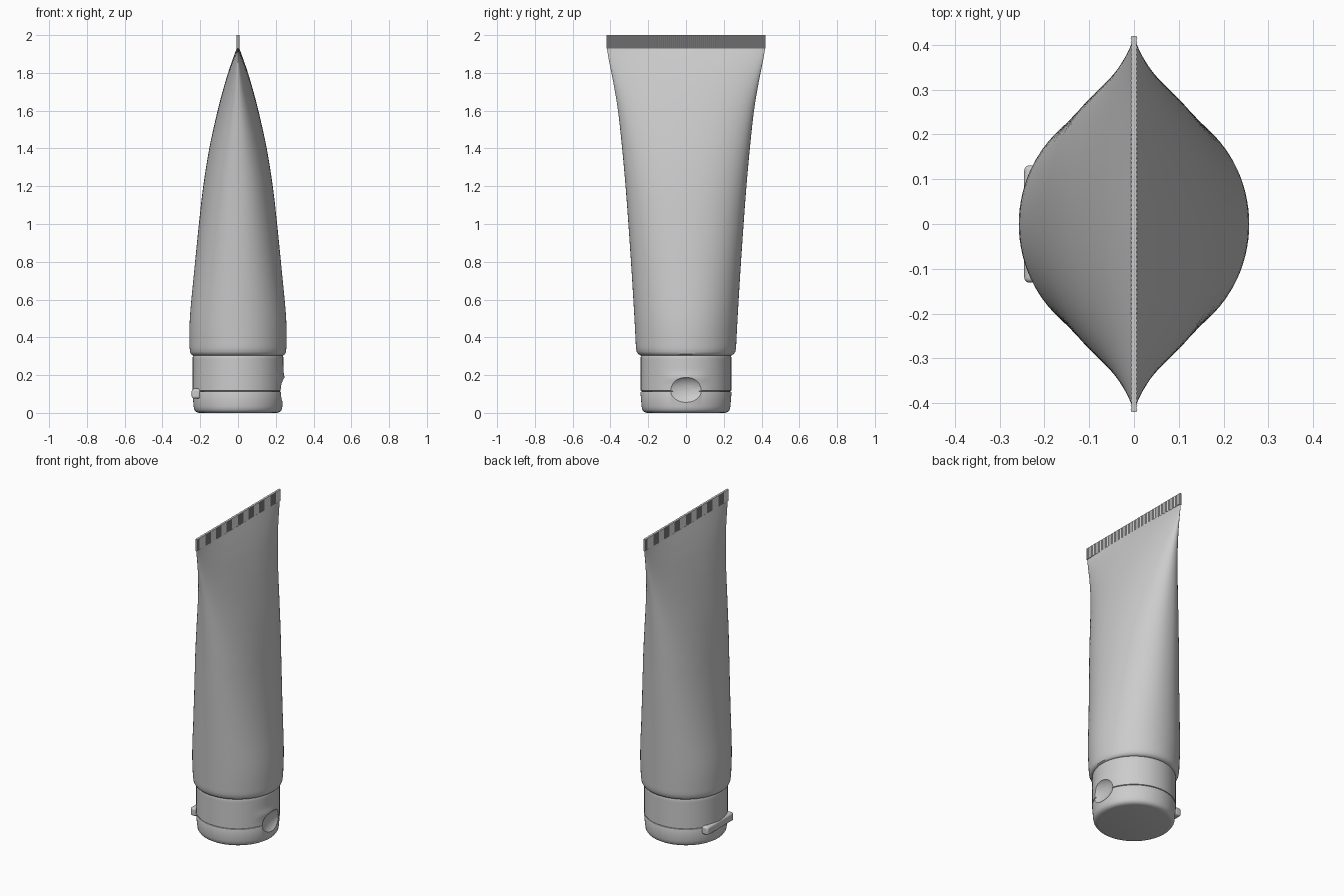
import bpy, bmesh, math

if "Cube" in bpy.data.objects:
    bpy.data.objects.remove(bpy.data.objects["Cube"])

SEG = 96


def make(name, verts, faces, angle=35):
    mesh = bpy.data.meshes.new(name)
    mesh.from_pydata(verts, [], faces)
    bm = bmesh.new()
    bm.from_mesh(mesh)
    bmesh.ops.recalc_face_normals(bm, faces=bm.faces)
    bm.to_mesh(mesh)
    bm.free()
    ob = bpy.data.objects.new(name, mesh)
    bpy.context.collection.objects.link(ob)
    smooth(ob, angle)
    return ob


def smooth(ob, angle=35):
    bpy.ops.object.select_all(action='DESELECT')
    ob.select_set(True)
    bpy.context.view_layer.objects.active = ob
    bpy.ops.object.shade_smooth_by_angle(angle=math.radians(angle))


def loft(name, rings):
    """Skin a stack of closed rings and cap both ends."""
    n = len(rings[0])
    verts = [p for r in rings for p in r]
    faces = [(k*n+i, k*n+(i+1) % n, (k+1)*n+(i+1) % n, (k+1)*n+i)
             for k in range(len(rings)-1) for i in range(n)]
    faces += [tuple(range(n)), tuple(range(len(verts)-n, len(verts)))]
    return make(name, verts, faces)


def oval(z, a, b, e=2.0):
    pts = []
    for i in range(SEG):
        t = 2*math.pi*i/SEG
        c, s = math.cos(t), math.sin(t)
        pts.append((a*math.copysign(abs(c)**(2/e), c),
                    b*math.copysign(abs(s)**(2/e), s), z))
    return pts


def spline(rows, steps):
    """Catmull-Rom through rows of numbers."""
    out = []
    for k in range(len(rows)-1):
        p = [rows[max(0, min(len(rows)-1, k+j))] for j in (-1, 0, 1, 2)]
        for s in range(steps):
            t = s/steps
            out.append([0.5*(2*b+(c-a)*t+(2*a-5*b+4*c-d)*t*t+(3*b-a-3*c+d)*t**3)
                        for a, b, c, d in zip(*p)])
    return out + [list(rows[-1])]


# Squeezable body: round base flattening to a wide seam (z, half x, half y, exponent)
base = [(0.305, 0.225, 0.225, 2), (0.305, 0.240, 0.242, 2), (0.311, 0.249, 0.253, 2),
        (0.324, 0.254, 0.261, 2)]
sections = [(0.345, 0.256, 0.265, 2), (0.50, 0.255, 0.273, 2.05), (0.75, 0.232, 0.288, 2.1),
            (1.0, 0.207, 0.305, 2.15), (1.2, 0.184, 0.320, 2.2), (1.4, 0.152, 0.338, 2.2),
            (1.6, 0.108, 0.360, 2.2), (1.75, 0.068, 0.385, 2.15), (1.85, 0.036, 0.405, 2.1),
            (1.93, 0.007, 0.419, 2.0)]
loft("tube_body", [oval(*r) for r in base + spline(sections, 5)])

# Crimped end seal with fine vertical ridges
N = 160
side = [(0.0075 if i % 2 else 0.0055, -0.42 + 0.84*i/N) for i in range(N+1)]
outline = side + [(-x, y) for x, y in reversed(side)]
loft("crimped_seal", [[(x, y, z) for x, y in outline] for z in (1.928, 2.0)])


def turned(name, profile, lip=0.0):
    """Lathe with an optional thumb lip swelling on the +x side."""
    rings = []
    for z, r in profile:
        ring = []
        for i in range(SEG):
            t = 2*math.pi*i/SEG
            y = r*math.sin(t)
            w = max(0.0, 1-(y/0.13)**2) if math.cos(t) > 0 else 0.0
            q = r + lip*w*math.exp(-((z-0.185)/0.025)**2)
            ring.append((q*math.cos(t), q*math.sin(t), z))
        rings.append(ring)
    return loft(name, rings)


# Cap collar and flip lid
collar = turned("cap_collar",
                [(0.114, 0.232), (0.118, 0.240)]
                + [(0.13+0.01*i, 0.240) for i in range(17)] + [(0.302, 0.239), (0.31, 0.235)],
                lip=0.006)
lid = turned("flip_lid",
             [(0.0, 0.205), (0.002, 0.215), (0.008, 0.225), (0.018, 0.232), (0.035, 0.235),
              (0.108, 0.241), (0.113, 0.239), (0.114, 0.232)])

# Thumb notch cut into collar and lid
bpy.ops.mesh.primitive_uv_sphere_add(segments=48, ring_count=24, location=(0.268, 0, 0.118))
cutter = bpy.context.object
cutter.name = "thumb_notch_cutter"
cutter.scale = (0.055, 0.125, 0.076)
cutter.hide_render = True
bpy.ops.object.shade_smooth()
for ob in (collar, lid):
    m = ob.modifiers.new("notch", 'BOOLEAN')
    m.operation = 'DIFFERENCE'
    m.object = cutter
    m.solver = 'EXACT'
    bpy.context.view_layer.objects.active = ob
    bpy.ops.object.modifier_apply(modifier=m.name)
    smooth(ob)
bpy.data.objects.remove(cutter)

# Hinge at the back of the cap
bpy.ops.mesh.primitive_cube_add(size=1, location=(-0.222, 0, 0.102))
hinge = bpy.context.object
hinge.name = "lid_hinge"
hinge.scale = (0.046, 0.262, 0.052)
bpy.ops.object.transform_apply(location=False, rotation=False, scale=True)
bev = hinge.modifiers.new("round", 'BEVEL')
bev.width = 0.012
bev.segments = 4
smooth(hinge)
